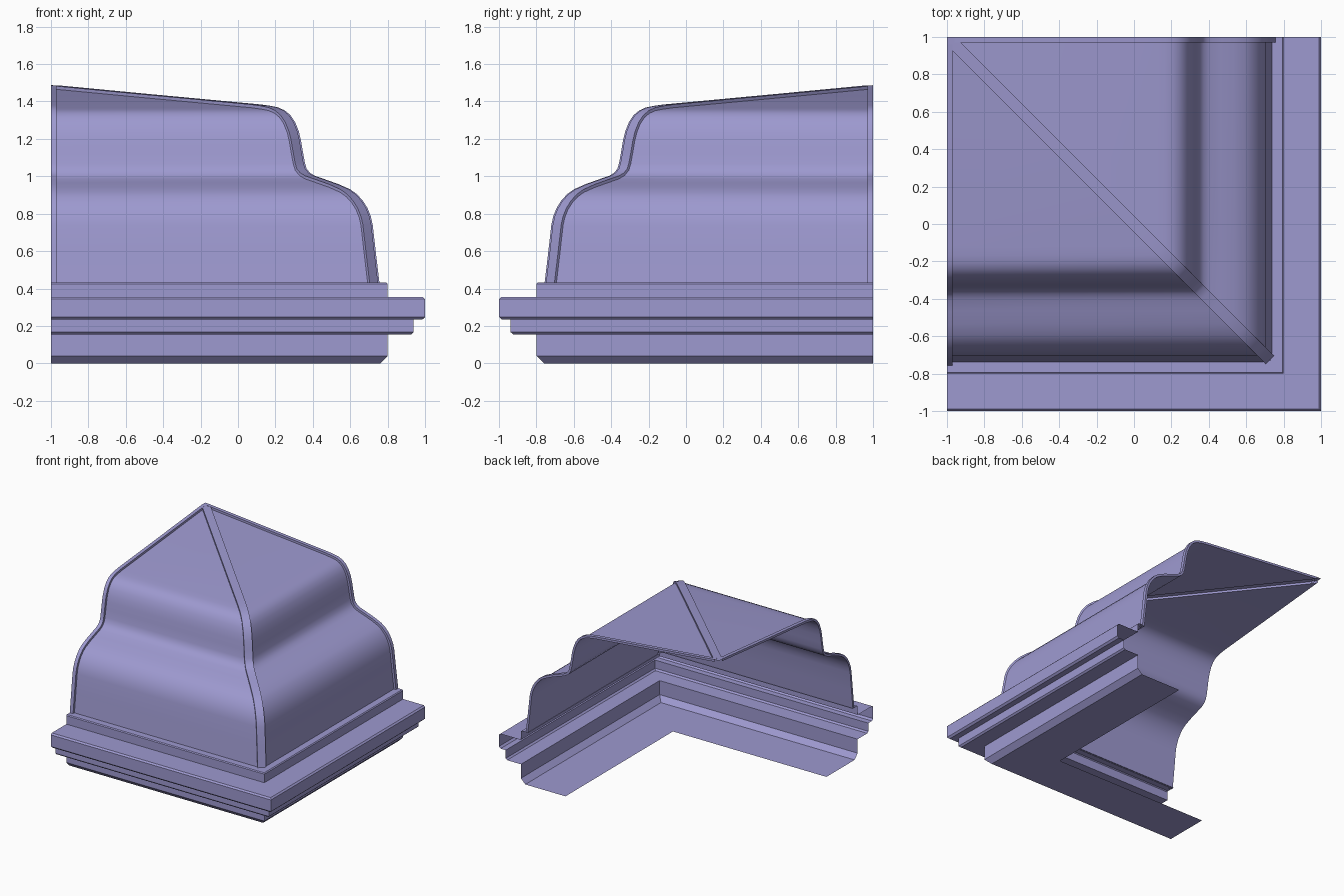
import bpy, bmesh, math
from mathutils import Vector

if "Cube" in bpy.data.objects:
    bpy.data.objects.remove(bpy.data.objects["Cube"])

# Profiles as (distance from centre, height), going from bottom to top
BASE = [(0.395, 0), (0.76, 0), (0.80, 0.04), (0.80, 0.155), (0.925, 0.155),
        (0.938, 0.167), (0.938, 0.234), (0.985, 0.234), (1.0, 0.248),
        (1.0, 0.343), (0.988, 0.355), (0.80, 0.355), (0.80, 0.425),
        (0.793, 0.432), (0.73, 0.432)]
ROOF = [(0.756, 0.43), (0.737, 0.59), (0.72, 0.74), (0.71, 0.785), (0.692, 0.83),
        (0.667, 0.87), (0.635, 0.905), (0.60, 0.93), (0.54, 0.957), (0.47, 0.982),
        (0.41, 1.003), (0.385, 1.018), (0.367, 1.04), (0.358, 1.07), (0.347, 1.13),
        (0.337, 1.19), (0.325, 1.24), (0.305, 1.29), (0.28, 1.327), (0.25, 1.352),
        (0.215, 1.368), (0.17, 1.377), (0.12, 1.384), (-0.5, 1.442), (-0.96, 1.486)]
TIP = (-1.15, 1.504)
H = 0.0225          # half width of the hip rib, measured along x

slate = bpy.data.materials.new("violet_slate")
slate.diffuse_color = (0.34, 0.32, 0.63, 1)
slate.use_nodes = True
slate.node_tree.nodes["Principled BSDF"].inputs["Base Color"].default_value = slate.diffuse_color


def offset(pts, dist):
    """Move a profile inward along its normals."""
    out = []
    for i, p in enumerate(pts):
        a, b = Vector(pts[max(i - 1, 0)]), Vector(pts[min(i + 1, len(pts) - 1)])
        t = (b - a).normalized()
        out.append((p[0] - t.y * dist, p[1] + t.x * dist))
    return out


def strip(bm, columns):
    """Skin quads between neighbouring columns of points, left to right."""
    cols = [[bm.verts.new(p) for p in c] for c in columns]
    for a, b in zip(cols, cols[1:]):
        for i in range(len(a) - 1):
            bm.faces.new((a[i], b[i], b[i + 1], a[i + 1]))


def both_sides(bm, columns):
    """Front strip plus its copy mirrored across the hip diagonal."""
    strip(bm, columns)
    strip(bm, [[(-y, -x, z) for x, y, z in c] for c in reversed(columns)])


def finish(bm, name, angle=35):
    """Weld, trim at the two open ends, and make a shaded object."""
    bmesh.ops.remove_doubles(bm, verts=bm.verts, dist=0.0005)
    for co, no in (((-1, 0, 0), (-1, 0, 0)), ((0, 1, 0), (0, 1, 0))):
        bmesh.ops.bisect_plane(bm, geom=bm.verts[:] + bm.edges[:] + bm.faces[:],
                               plane_co=co, plane_no=no, clear_outer=True)
    me = bpy.data.meshes.new(name)
    bm.to_mesh(me)
    bm.free()
    me.materials.append(slate)
    ob = bpy.data.objects.new(name, me)
    bpy.context.collection.objects.link(ob)
    bpy.ops.object.select_all(action='DESELECT')
    ob.select_set(True)
    bpy.context.view_layer.objects.active = ob
    bpy.ops.object.shade_smooth_by_angle(angle=math.radians(angle))


# Stepped cornice, mitred at the corner
bm = bmesh.new()
both_sides(bm, [[(-1, -d, z) for d, z in BASE], [(d, -d, z) for d, z in BASE]])
finish(bm, "cornice", 20)

# Curved roof panels, set back behind the ribs
full = ROOF + [TIP]
panel = offset(full, 0.018)
bm = bmesh.new()
both_sides(bm, [[(-2, -d, z) for d, z in panel],
                [(d - 2 * H, -d, z) for d, z in panel]])
finish(bm, "roof_panels")

# Hip rib: flat strip on the diagonal with sides down to the panels
edge = [(d - 0.03, z) for d, z in full]
bm = bmesh.new()
strip(bm, [[(d - 2 * H, -d, z) for d, z in panel],
           [(c - H, -c - H, z) for c, z in edge],
           [(c + H, -c + H, z) for c, z in edge],
           [(d, -d + 2 * H, z) for d, z in panel]])
finish(bm, "hip_rib")

# Raised ribs along the two open ends
inner = offset(ROOF, 0.018)
bm = bmesh.new()
both_sides(bm, [[(-1, -d, z) for d, z in inner],
                [(-1, -d, z) for d, z in ROOF],
                [(-0.97, -d, z) for d, z in ROOF],
                [(-0.97, -d, z) for d, z in inner]])
finish(bm, "end_ribs")
